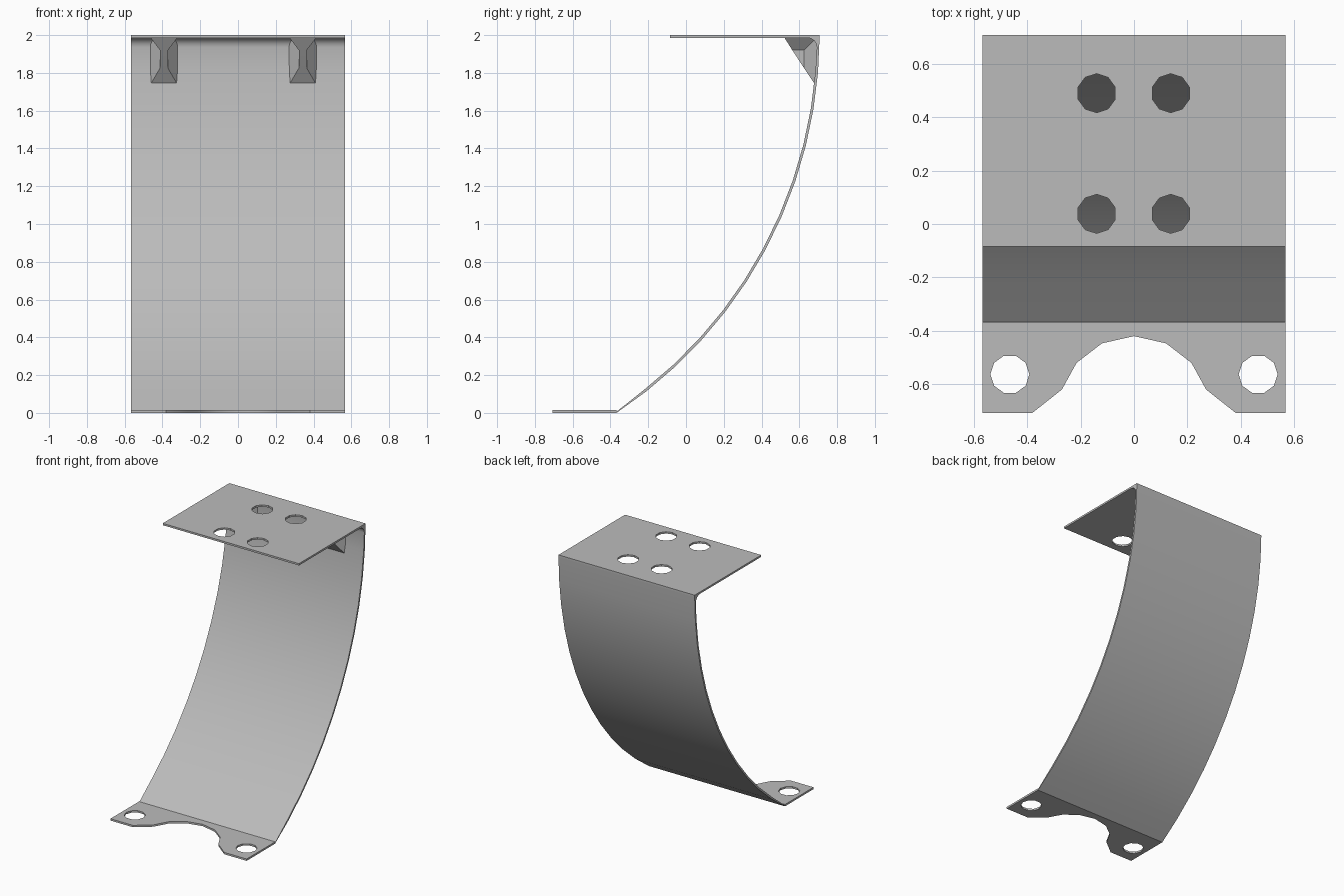
import bpy, bmesh
from math import sin, cos, pi, asin
from mathutils import Matrix

cube = bpy.data.objects.get("Cube")
if cube:
    bpy.data.objects.remove(cube)

HALF_W, T, FRONT, BACK = 0.567, 0.014, -0.707, 0.707

grey = bpy.data.materials.new("plain grey metal")
grey.use_nodes = True
colour = (0.5, 0.5, 0.5, 1)
grey.diffuse_color = colour
grey.node_tree.nodes["Principled BSDF"].inputs["Base Color"].default_value = colour


def finish(name, bm):
    bmesh.ops.remove_doubles(bm, verts=bm.verts, dist=0.0002)
    bmesh.ops.recalc_face_normals(bm, faces=bm.faces)
    mesh = bpy.data.meshes.new(name)
    bm.to_mesh(mesh)
    bm.free()
    mesh.materials.clear()
    mesh.materials.append(grey)
    obj = bpy.data.objects.new(name, mesh)
    bpy.context.collection.objects.link(obj)
    bpy.ops.object.select_all(action='DESELECT')
    obj.select_set(True)
    bpy.context.view_layer.objects.active = obj
    bpy.ops.object.shade_smooth_by_angle(angle=pi / 6)
    return obj


def extruded(name, loops, depth, matrix):
    """Fill an outline (further loops are holes) and extrude it about its plane."""
    curve = bpy.data.curves.new(name + " outline", 'CURVE')
    curve.dimensions, curve.fill_mode, curve.extrude = '2D', 'BOTH', depth / 2
    for loop in loops:
        spline = curve.splines.new('POLY')
        spline.points.add(len(loop) - 1)
        for point, (x, y) in zip(spline.points, loop):
            point.co = (x, y, 0, 1)
        spline.use_cyclic_u = True
    temp = bpy.data.objects.new(name + " outline", curve)
    bpy.context.collection.objects.link(temp)
    graph = bpy.context.evaluated_depsgraph_get()
    mesh = bpy.data.meshes.new_from_object(temp.evaluated_get(graph))
    bm = bmesh.new()
    bm.from_mesh(mesh)
    bm.transform(matrix)
    bpy.data.objects.remove(temp)
    bpy.data.curves.remove(curve)
    bpy.data.meshes.remove(mesh)
    return finish(name, bm)


def hole(cx, cy, start):
    r = 0.073
    return [(cx + r * cos(start + k * pi / 5), cy + r * sin(start + k * pi / 5))
            for k in range(10)]


# Top plate with four bolt holes
top_front = -0.085
outline = [(-HALF_W, top_front), (HALF_W, top_front), (HALF_W, BACK), (-HALF_W, BACK)]
holes = [hole(x, y, pi / 2) for x in (-0.14, 0.138) for y in (0.038, 0.49)]
extruded("top_plate", [outline] + holes, T, Matrix.Translation((0, 0, 2 - T / 2)))

# Foot plate with a scalloped front edge and two bolt holes
foot_back = -0.368
notch = [(0.38, FRONT), (0.27, -0.62), (0.215, -0.52), (0.12, -0.447)]
outline = [(-HALF_W, FRONT)] + [(-x, y) for x, y in notch] + [(0, -0.42)]
outline += notch[::-1] + [(HALF_W, FRONT), (HALF_W, foot_back), (-HALF_W, foot_back)]
holes = [hole(x, -0.563, 0) for x in (-0.465, 0.465)]
extruded("foot_plate", [outline] + holes, T, Matrix.Translation((0, 0, T / 2)))

# Curved back panel, with a small fillet under the top plate
R, STEPS = 2.398, 12
sweep = asin(2 / R)


def arc(radius, k):
    a = sweep * k / STEPS
    return (BACK - R + radius * cos(a), 2 - radius * sin(a))


outer = [arc(R, k) for k in range(STEPS + 1)]
inner = [arc(R - T, k) for k in range(1, STEPS + 1)]
inner[-1] = (inner[-1][0], 0.0)
f = 0.05
wall = BACK - T
fillet = [(wall - f + f * cos(a), 2 - T - f + f * sin(a))
          for a in (k * pi / 8 for k in range(5))]
profile = outer + inner[::-1] + fillet + [(wall - f, 2 - T / 2), (BACK, 2 - T / 2)]
profile[0] = (BACK, 2 - T)
profile.pop()
to_side = Matrix(((0, 0, 1, 0), (1, 0, 0, 0), (0, 1, 0, 0), (0, 0, 0, 1)))
extruded("curved_panel", [profile], 2 * HALF_W, to_side)


# Corner gussets: a thin web flaring out to the plate and the panel
def gusset(name, cx):
    wide, thin = 0.0725, 0.021
    shape = {"A": (wide, 0.52, 1.988), "B": (thin, 0.563, 1.92), "C": (thin, 0.625, 1.92),
             "D": (thin, 0.625, 1.825), "E": (wide, 0.684, 1.737), "F": (wide, 0.694, 1.988)}
    bm = bmesh.new()
    sides = [{k: bm.verts.new((cx + s * x, y, z)) for k, (x, y, z) in shape.items()}
             for s in (1, -1)]
    for v in sides:
        for keys in ("ABCF", "FCDE", "BCD"):
            bm.faces.new([v[k] for k in keys])
    p, q = sides
    for a, b in ("AB", "BD", "DE", "EF", "FA"):
        bm.faces.new((p[a], p[b], q[b], q[a]))
    return finish(name, bm)


gusset("right_gusset", -0.392)
gusset("left_gusset", 0.343)
